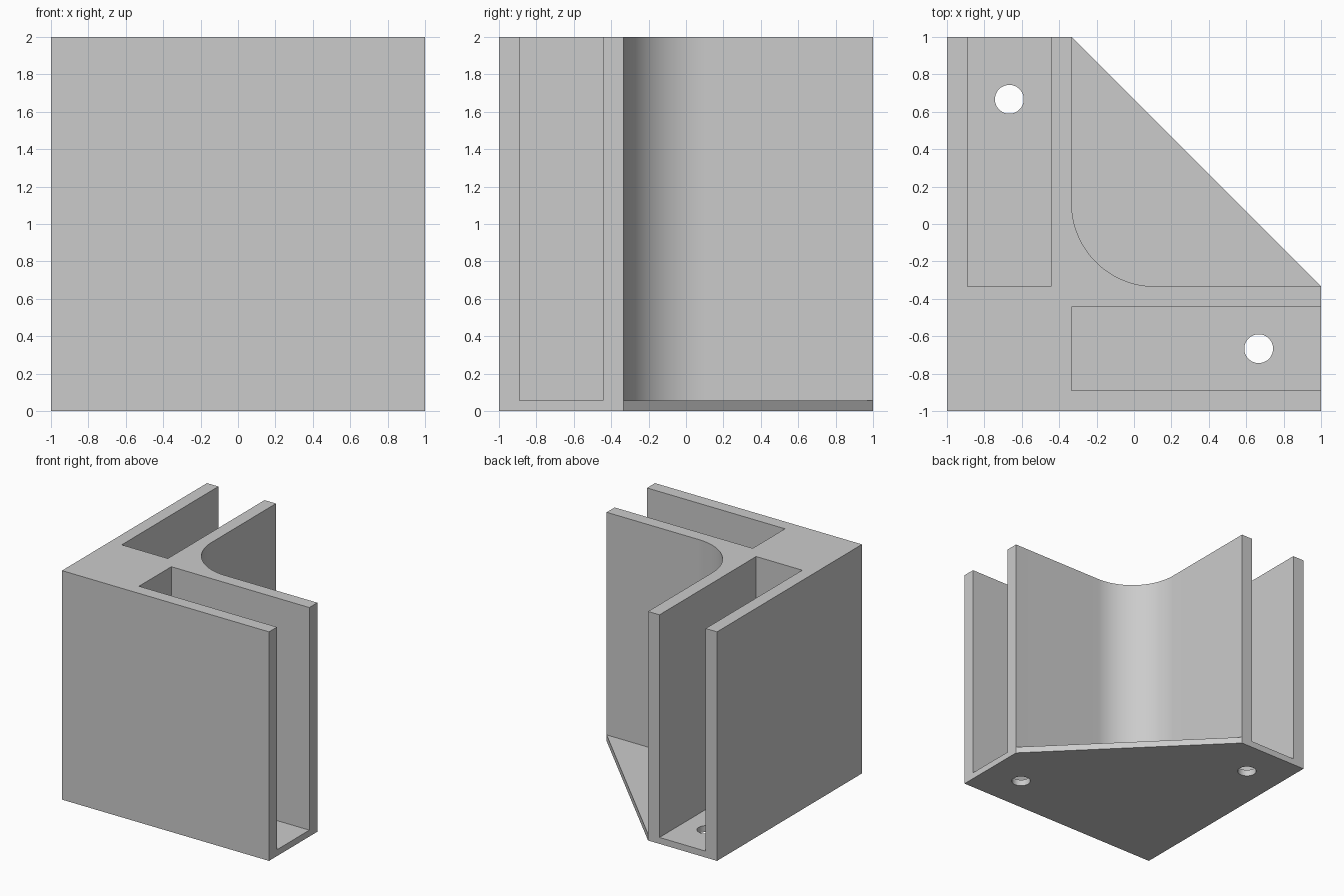
import bpy, bmesh, math

if "Cube" in bpy.data.objects:
    bpy.data.objects.remove(bpy.data.objects["Cube"], do_unlink=True)

FLOOR = 0.056          # thickness of the base plate
INNER = -1 / 3         # inner wall faces and slot ends
RADIUS = 4 / 9         # inside corner fillet
SLOT = (-0.89, -0.444)  # slot side walls
HOLE = 2 / 3

grey = bpy.data.materials.new("plain_grey")
grey.use_nodes = True
colour = (0.6, 0.6, 0.6, 1)
grey.diffuse_color = colour
grey.node_tree.nodes["Principled BSDF"].inputs["Base Color"].default_value = colour


def prism(name, outline, bottom, top):
    """Extrude a counter-clockwise outline between two heights."""
    bm = bmesh.new()
    face = bm.faces.new([bm.verts.new((x, y, bottom)) for x, y in outline])
    ext = bmesh.ops.extrude_face_region(bm, geom=[face])
    verts = [v for v in ext["geom"] if isinstance(v, bmesh.types.BMVert)]
    bmesh.ops.translate(bm, verts=verts, vec=(0, 0, top - bottom))
    bmesh.ops.recalc_face_normals(bm, faces=bm.faces)
    mesh = bpy.data.meshes.new(name)
    bm.to_mesh(mesh)
    bm.free()
    mesh.materials.append(grey)
    obj = bpy.data.objects.new(name, mesh)
    bpy.context.collection.objects.link(obj)
    return obj


def arc(cx, cy, radius, start, end, steps):
    angles = [math.radians(start + (end - start) * i / steps) for i in range(steps + 1)]
    return [(cx + radius * math.cos(a), cy + radius * math.sin(a)) for a in angles]


# Solid corner block with a diagonal back
bracket = prism("corner_bracket",
                [(-1, -1), (1, -1), (1, INNER), (INNER, 1), (-1, 1)], 0, 2)

# Open inside corner with a rounded fillet
centre = INNER + RADIUS
fillet = arc(centre, centre, RADIUS, 180, 270, 32)
cutters = [prism("inside_corner_cutter",
                 fillet + [(1.5, INNER), (1.5, 1.5), (INNER, 1.5)], FLOOR, 2.5)]

# Panel slots and screw holes, mirrored across the diagonal
slot = [(INNER, SLOT[0]), (1.5, SLOT[0]), (1.5, SLOT[1]), (INNER, SLOT[1])]
hole = arc(HOLE, -HOLE, 0.077, 0, 360, 48)[:-1]
for side, flip in (("right_arm", False), ("back_arm", True)):
    for part, outline, low, high in (("slot", slot, FLOOR, 2.5),
                                     ("screw_hole", hole, -0.5, 0.5)):
        points = [(y, x) for x, y in reversed(outline)] if flip else outline
        cutters.append(prism(f"{side}_{part}_cutter", points, low, high))

# Carve the block, then drop the cutters
bpy.ops.object.select_all(action="DESELECT")
bracket.select_set(True)
bpy.context.view_layer.objects.active = bracket
for cutter in cutters:
    cutter.hide_render = True
    mod = bracket.modifiers.new(cutter.name, "BOOLEAN")
    mod.operation = "DIFFERENCE"
    mod.solver = "EXACT"
    mod.object = cutter
    bpy.ops.object.modifier_apply(modifier=mod.name)
    bpy.data.objects.remove(cutter, do_unlink=True)

bpy.ops.object.shade_smooth_by_angle(angle=math.radians(30))
